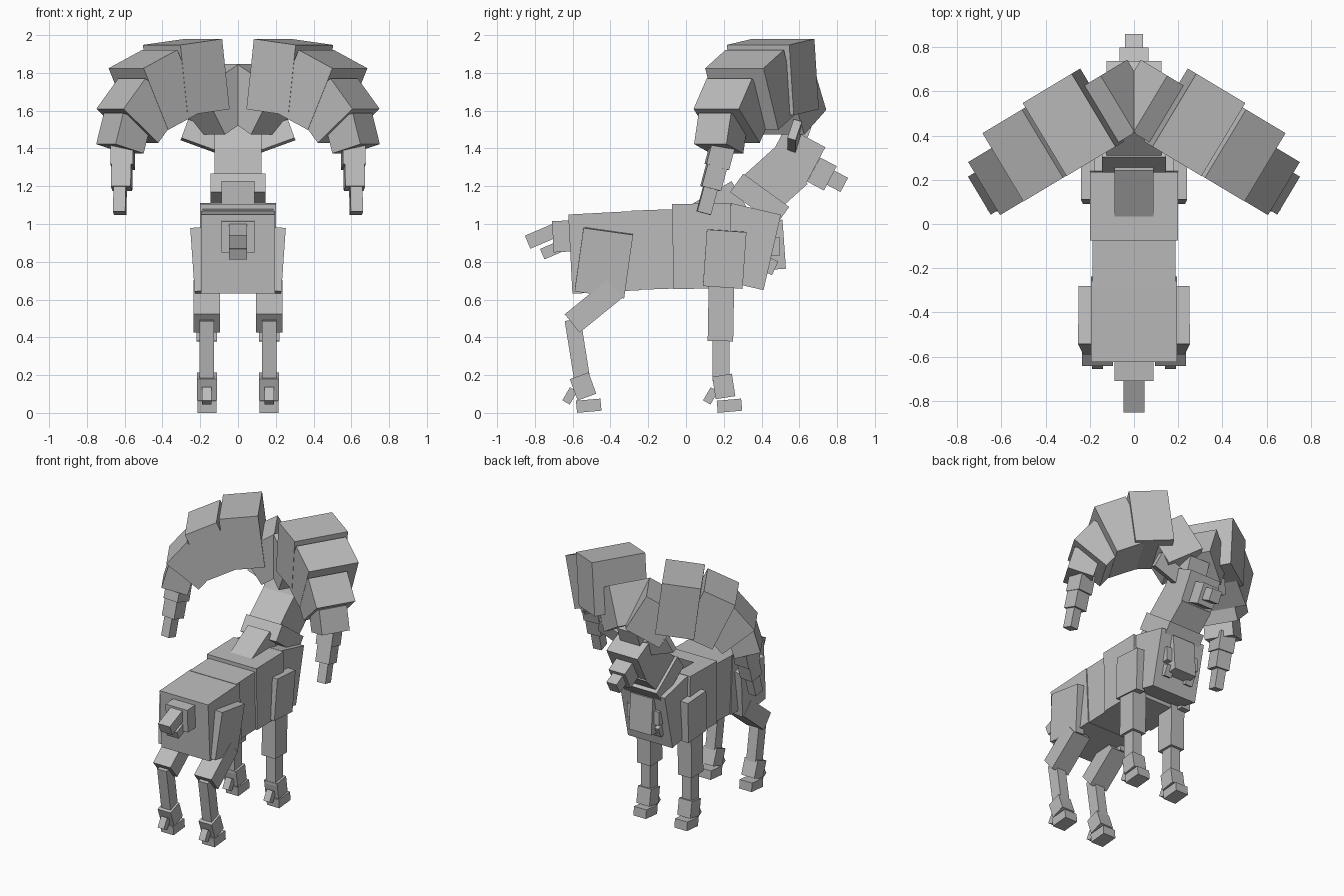
import bpy
from math import sin, cos, radians
from mathutils import Matrix, Vector

cube = bpy.data.objects.get("Cube")
if cube:
    bpy.data.objects.remove(cube, do_unlink=True)

GREY = (0.5, 0.5, 0.5, 1)
mat = bpy.data.materials.new("plain_grey")
mat.use_nodes = True
mat.diffuse_color = GREY
mat.node_tree.nodes["Principled BSDF"].inputs["Base Color"].default_value = GREY


def box(name, loc, size, rot):
    """Flat-faced block with the given rotation matrix."""
    bpy.ops.mesh.primitive_cube_add(size=1)
    ob = bpy.context.object
    ob.name = name
    ob.data.transform(Matrix.Translation(loc) @ rot.to_4x4() @ Matrix.Diagonal((*size, 1)))
    ob.data.materials.append(mat)
    return ob


def block(name, loc, size, tilt=0):
    """Centre block, tilted nose-up about x."""
    return box(name, loc, size, Matrix.Rotation(radians(tilt), 3, 'X'))


def pair(name, loc, size, tilt=0, lean=0):
    """Mirrored left and right blocks; lean swings the outer end up or down."""
    for side, s in (("left", 1), ("right", -1)):
        rot = Matrix.Rotation(radians(-lean * s), 3, 'Y') @ Matrix.Rotation(radians(tilt), 3, 'X')
        box(side + "_" + name, (loc[0] * s, *loc[1:]), size, rot)


def horn_part(name, loc, size, yaw, pitch):
    """Block whose length follows a heading, mirrored to both sides."""
    y, p = radians(yaw), radians(pitch)
    d, up = Vector((cos(y), -sin(y), 0)), Vector((0, 0, 1))
    a = d * cos(p) - up * sin(p)
    u = d * sin(p) + up * cos(p)
    n = u.cross(a)
    for side, s in (("left", 1), ("right", -1)):
        axes = [Vector((v.x * s, v.y, v.z)) for v in (a, n * s, u)]
        rot = Matrix(axes).transposed()
        box(side + "_" + name, (loc[0] * s, *loc[1:]), size, rot)


# Trunk
block("rump", (0, -0.43, 0.85), (0.39, 0.365, 0.42), 3)
block("belly", (0, -0.16, 0.865), (0.375, 0.24, 0.42), 2)
block("ribs", (0, 0.085, 0.883), (0.4, 0.31, 0.45), 1)
block("chest", (0, 0.325, 0.88), (0.36, 0.27, 0.41), -13)
block("chest_tuft", (0, 0.475, 0.89), (0.18, 0.09, 0.26), 4)
pair("chest_lock_upper", (0.1, 0.47, 0.88), (0.06, 0.05, 0.1), 0)
pair("chest_lock_lower", (0.09, 0.44, 0.78), (0.06, 0.07, 0.08), -25)

# Tail
block("tail_base", (0, -0.65, 0.935), (0.175, 0.11, 0.165), 3)
block("tail_tip", (0, -0.765, 0.935), (0.095, 0.16, 0.075), 23)
block("tail_underside", (0, -0.715, 0.86), (0.095, 0.1, 0.06), 23)

# Neck and head
block("withers", (0, 0.17, 1.07), (0.175, 0.28, 0.2), 30)
block("neck_base", (0, 0.39, 1.13), (0.29, 0.3, 0.12), -36)
block("neck", (0, 0.475, 1.235), (0.25, 0.22, 0.26), 42)
block("head", (0, 0.58, 1.36), (0.25, 0.235, 0.23), -28)
block("poll", (0, 0.59, 1.5), (0.16, 0.13, 0.17), -20)
block("muzzle", (0, 0.72, 1.265), (0.13, 0.1, 0.145), -28)
block("nose", (0, 0.785, 1.235), (0.08, 0.12, 0.085), -28)
pair("ear", (0.19, 0.575, 1.465), (0.2, 0.045, 0.11), -18, 20)

# Horns sweep up, out and down
horn_part("horn_root", (0.11, 0.52, 1.66), (0.28, 0.3, 0.26), 31, -60)
horn_part("horn_crown", (0.274, 0.46, 1.778), (0.26, 0.385, 0.375), 31, 7)
horn_part("horn_bend", (0.438, 0.349, 1.71), (0.23, 0.36, 0.36), 31, 25)
horn_part("horn_drop", (0.528, 0.25, 1.6), (0.21, 0.28, 0.28), 31, 50)
horn_part("horn_curl", (0.605, 0.185, 1.48), (0.17, 0.2, 0.18), 31, 74)
horn_part("horn_lower", (0.61, 0.18, 1.365), (0.13, 0.12, 0.125), 85, 75)
horn_part("horn_thin", (0.615, 0.15, 1.26), (0.15, 0.105, 0.105), 85, 75)
horn_part("horn_tip", (0.625, 0.113, 1.13), (0.15, 0.065, 0.075), 85, 75)

# Upper legs
pair("thigh", (0.205, -0.435, 0.795), (0.07, 0.265, 0.34), -8, -4)
pair("hind_gaskin", (0.165, -0.49, 0.565), (0.14, 0.29, 0.125), 39)
pair("hind_shank", (0.165, -0.575, 0.335), (0.075, 0.085, 0.32), 9)
pair("shoulder", (0.2, 0.205, 0.815), (0.07, 0.21, 0.3), -4, -2)
pair("fore_arm", (0.165, 0.185, 0.54), (0.11, 0.135, 0.32), -1)
pair("fore_shank", (0.165, 0.185, 0.29), (0.075, 0.09, 0.24), 0)

# Feet share one layout
for name, y, turn in (("fore", 0.2, 9), ("hind", -0.545, 20)):
    pair(name + "_fetlock", (0.165, y, 0.14), (0.105, 0.105, 0.12), turn)
    pair(name + "_dewclaw", (0.165, y - 0.07, 0.09), (0.05, 0.045, 0.08), -30)
    pair(name + "_hoof", (0.165, y + 0.03, 0.038), (0.1, 0.13, 0.064), 5)
